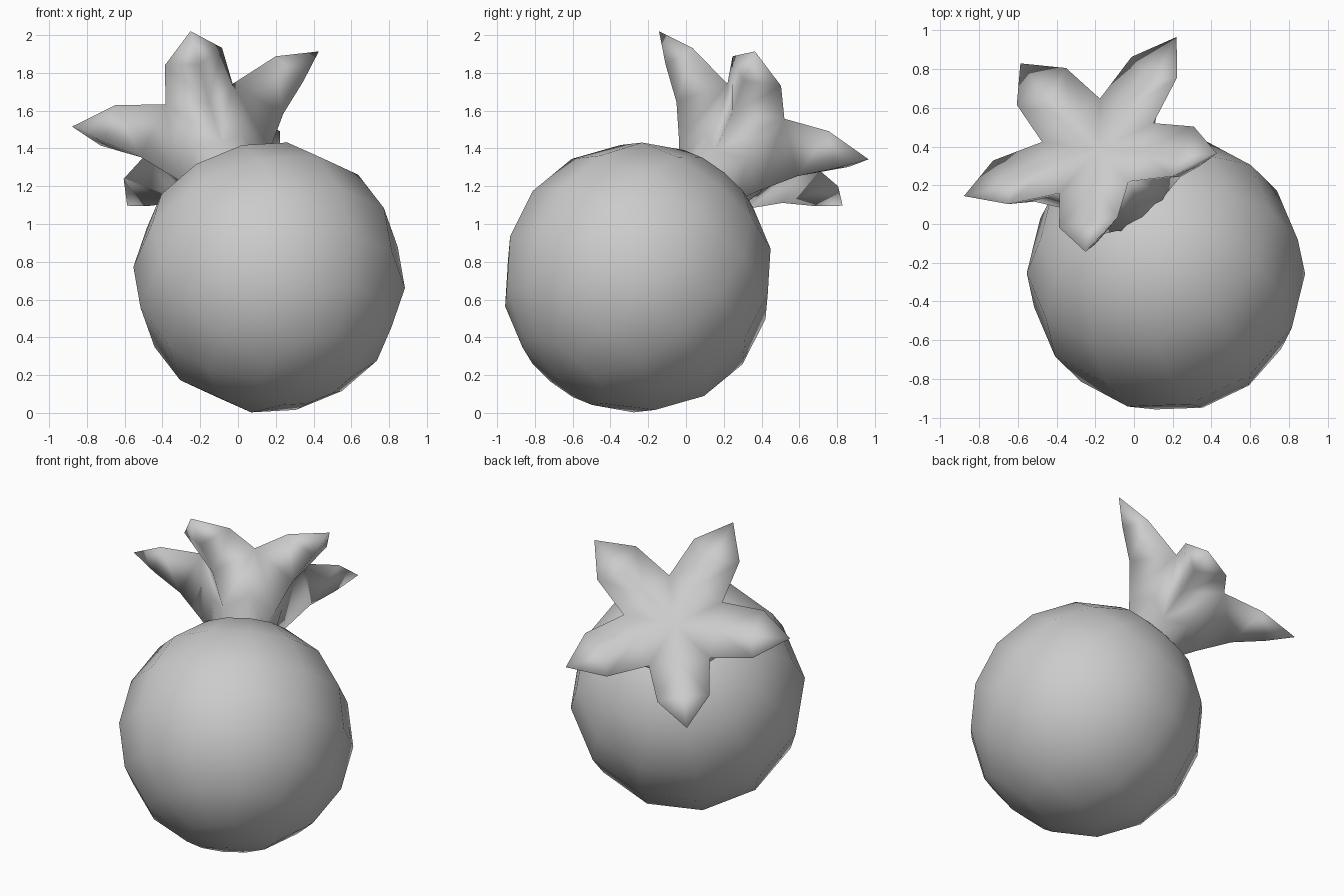
import bpy, bmesh, math
from mathutils import Matrix, Vector

if "Cube" in bpy.data.objects:
    bpy.data.objects.remove(bpy.data.objects["Cube"])

# Tilted frame: z along the fruit's axis, x toward one petal tip
CENTRE = Vector((0.165, -0.255, 0.717))
axis = Vector((-0.325, 0.59, 0.739)).normalized()
px = Vector((-0.52, 0.56, -0.64))
px = (px - axis * px.dot(axis)).normalized()
py = axis.cross(px)
FRAME = Matrix.Translation(CENTRE) @ Matrix((px, py, axis)).transposed().to_4x4()


def finish(name, bm):
    bmesh.ops.remove_doubles(bm, verts=bm.verts[:], dist=0.0005)
    bmesh.ops.recalc_face_normals(bm, faces=bm.faces[:])
    mesh = bpy.data.meshes.new(name)
    bm.transform(FRAME)
    bm.to_mesh(mesh)
    bm.free()
    for p in mesh.polygons:
        p.use_smooth = True
    ob = bpy.data.objects.new(name, mesh)
    bpy.context.collection.objects.link(ob)


# Round fruit body
bm = bmesh.new()
bmesh.ops.create_uvsphere(bm, u_segments=12, v_segments=8, radius=0.721)
finish("fruit_body", bm)

# Five-petal crown: half a petal, mirrored and turned around the axis
c36, s36 = math.cos(math.pi / 5), math.sin(math.pi / 5)
P = {
    "k0": (0.20, 0, 0.64), "v0": (0.19 * c36, 0.19 * s36, 0.64),
    "k1": (0.275, 0, 0.74), "v1": (0.23 * c36, 0.23 * s36, 0.82),
    "k2": (0.42, 0, 0.91), "n": (0.32 * c36, 0.32 * s36, 1.10),
    "k3": (0.59, 0, 1.04), "s": (0.525, 0.16, 1.15),
    "tip": (0.727, 0, 1.165), "c": (0, 0, 1.08),
    "ridge": (0.26, 0, 1.11), "cup": (0.47, 0, 1.095),
}
FACES = [
    "k0 v0 v1 k1", "k1 v1 n k2", "k2 n s k3", "k3 s tip",   # underside
    "c n ridge", "ridge n s cup", "cup s tip",              # top side
]
bm = bmesh.new()
for i in range(5):
    turn = Matrix.Rotation(i * math.tau / 5, 3, 'Z')
    for side in (1, -1):
        v = {k: bm.verts.new(turn @ Vector((x, y * side, z)))
             for k, (x, y, z) in P.items()}
        for f in FACES:
            bm.faces.new([v[k] for k in f.split()])
finish("leaf_crown", bm)
